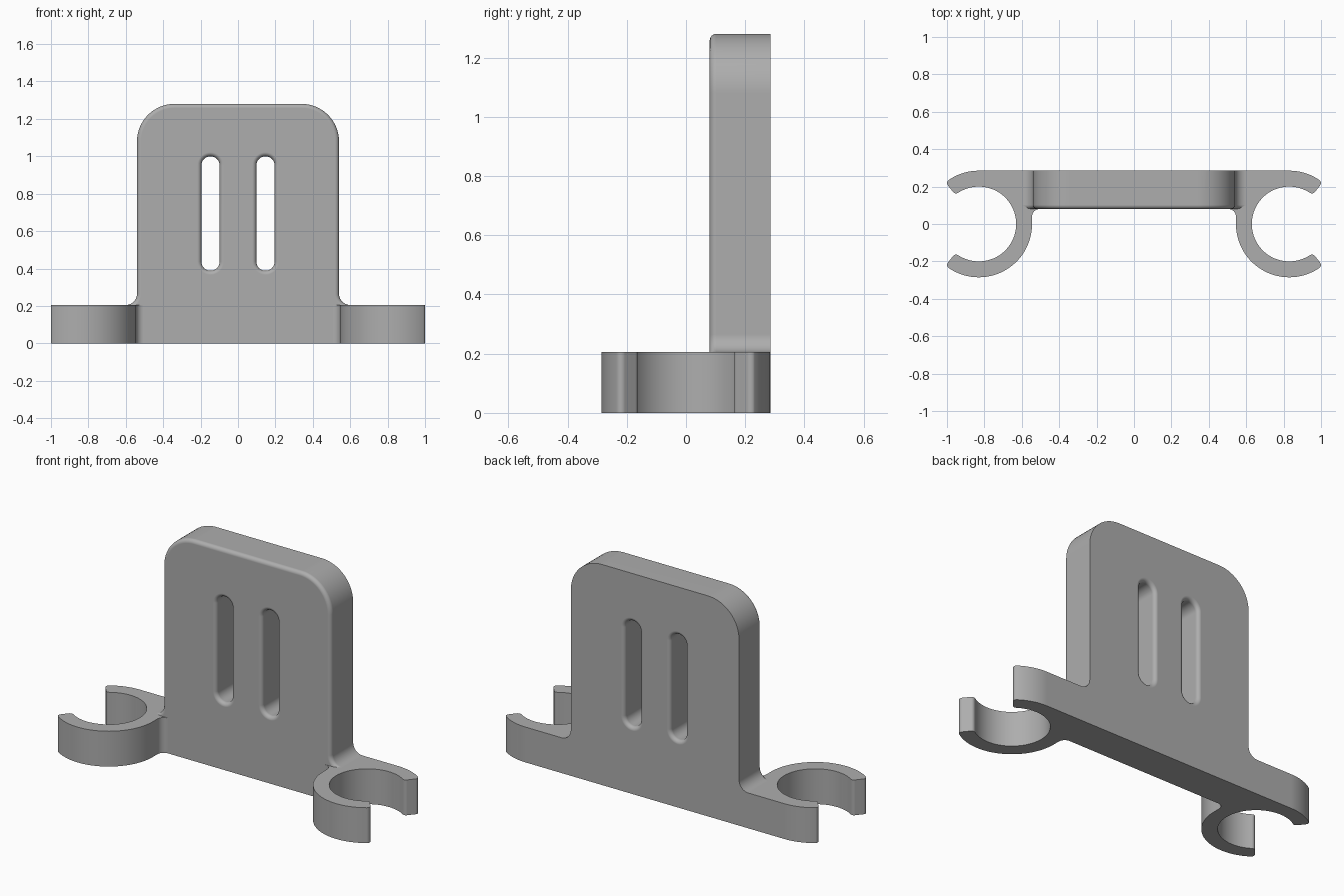
import bpy
import bmesh
from math import sin, cos, asin, sqrt, radians, degrees

cube = bpy.data.objects.get("Cube")
if cube:
    bpy.data.objects.remove(cube, do_unlink=True)

grey = bpy.data.materials.new("plain grey")
grey.use_nodes = True
COLOUR = (0.42, 0.42, 0.42, 1)
grey.diffuse_color = COLOUR
grey.node_tree.nodes["Principled BSDF"].inputs["Base Color"].default_value = COLOUR

# Main dimensions
FRONT, BACK = 0.08, 0.285      # plate depth range
BASE_H, TOP = 0.205, 1.28      # heights of base and plate
HALF_W = 0.54                  # half width of plate
CORNER, FOOT = 0.2, 0.06       # plate top corners and foot fillets
EDGE = 0.022                   # rounding of front edges and slot rims
RING_X, R_OUT, R_IN = 0.83, 0.285, 0.2
TIP, TIP_ANGLE = 0.02, -51.3   # clip tip rounding and opening


def arc(cx, cy, r, start, end, n):
    """Points along an arc, angles in degrees."""
    angles = [radians(start + (end - start) * i / n) for i in range(n + 1)]
    return [(cx + r * cos(a), cy + r * sin(a)) for a in angles]


def mirror_x(points):
    return [(-x, y) for x, y in reversed(points)]


def loft(name, layers):
    """Closed solid through matching loops of 3D points."""
    bm = bmesh.new()
    loops = [[bm.verts.new(p) for p in layer] for layer in layers]
    for low, high in zip(loops, loops[1:]):
        for i in range(len(low)):
            j = (i + 1) % len(low)
            bm.faces.new((low[i], low[j], high[j], high[i]))
    bm.faces.new(loops[0])
    bm.faces.new(loops[-1])
    bmesh.ops.recalc_face_normals(bm, faces=bm.faces)
    mesh = bpy.data.meshes.new(name)
    bm.to_mesh(mesh)
    bm.free()
    mesh.materials.append(grey)
    obj = bpy.data.objects.new(name, mesh)
    bpy.context.collection.objects.link(obj)
    return obj


def apply_boolean(target, other, operation):
    bpy.context.view_layer.objects.active = target
    mod = target.modifiers.new("combine", 'BOOLEAN')
    mod.object, mod.operation, mod.solver = other, operation, 'EXACT'
    bpy.ops.object.modifier_apply(modifier=mod.name)
    bpy.data.objects.remove(other, do_unlink=True)


def rim(steps=6):
    """Depth and inset pairs for a quarter-round edge, surface first."""
    angles = [radians(90 * i / steps) for i in range(steps + 1)]
    return [(EDGE * (1 - cos(a)), EDGE * (1 - sin(a))) for a in angles]


# Base with a clip ring at each end
def clip_half():
    """Lower half of a clip: outer wall, rounded tip, inner wall."""
    a = TIP_ANGLE + 360
    d_out = degrees(asin(TIP / (R_OUT - TIP)))
    d_in = degrees(asin(TIP / (R_IN + TIP)))
    outer = arc(0, 0, R_OUT, 180, a - d_out, 32)
    ox, oy = arc(0, 0, R_OUT - TIP, a - d_out, a, 1)[0]
    ix, iy = arc(0, 0, R_IN + TIP, a - d_in, a, 1)[0]
    tip = arc(ox, oy, TIP, a - d_out, a + 90, 6)[1:]
    tip += arc(ix, iy, TIP, a + 90, a + 180 - d_in, 6)
    inner = arc(0, 0, R_IN, a - d_in, 180, 32)[1:]
    return outer, tip, inner


outer, tip, inner = clip_half()
upper = [(x, -y) for x, y in reversed(tip + inner[:-1])]
d_out = degrees(asin(TIP / (R_OUT - TIP)))
upper += arc(0, 0, R_OUT, -TIP_ANGLE + d_out, 90, 12)[1:]
clip = [(x + RING_X, y) for x, y in outer + tip + inner + upper]
neck = RING_X - R_OUT
side = arc(neck - 0.04, FRONT - 0.04, 0.04, 90, 0, 8) + clip
outline = side + mirror_x(side)
holder = loft("clip_holder", [[(x, y, z) for x, y in outline] for z in (0, BASE_H)])


# Upright plate with rounded top, flared feet and rounded front edge
def plate_outline(d):
    r = FOOT + d
    foot_end = 180 + degrees(asin(FOOT / r))
    half = arc(HALF_W + FOOT, BASE_H + FOOT, r, foot_end, 180, 10)
    half += arc(HALF_W - CORNER, TOP - CORNER, CORNER - d, 0, 90, 16)
    half[0] = (half[0][0], BASE_H)
    return half + mirror_x(half)


steps = [(FRONT + depth, d) for depth, d in rim()] + [(BACK, 0)]
plate = loft("upright_plate", [[(x, y, z) for x, z in plate_outline(d)] for y, d in steps])

# Two slots, softened at the front and back rims
for x in (-0.147, 0.147):
    steps = [(FRONT - 0.02, EDGE)] + [(FRONT + t, d) for t, d in rim()]
    steps += [(BACK - t, d) for t, d in reversed(rim())] + [(BACK + 0.02, EDGE)]
    layers = []
    for y, d in steps:
        r = 0.049 + d
        shape = arc(x, 0.951, r, 0, 180, 16) + arc(x, 0.437, r, 180, 360, 16)
        layers.append([(px, y, pz) for px, pz in shape])
    slot = loft("slot_cutter", layers)
    slot.hide_render = True
    apply_boolean(plate, slot, 'DIFFERENCE')

apply_boolean(holder, plate, 'UNION')

# Smooth curved walls, crisp corners
bpy.ops.object.select_all(action='DESELECT')
holder.select_set(True)
bpy.context.view_layer.objects.active = holder
bpy.ops.object.shade_smooth_by_angle(angle=radians(30))
weighted = holder.modifiers.new("flat_faces", 'WEIGHTED_NORMAL')
weighted.keep_sharp = True
